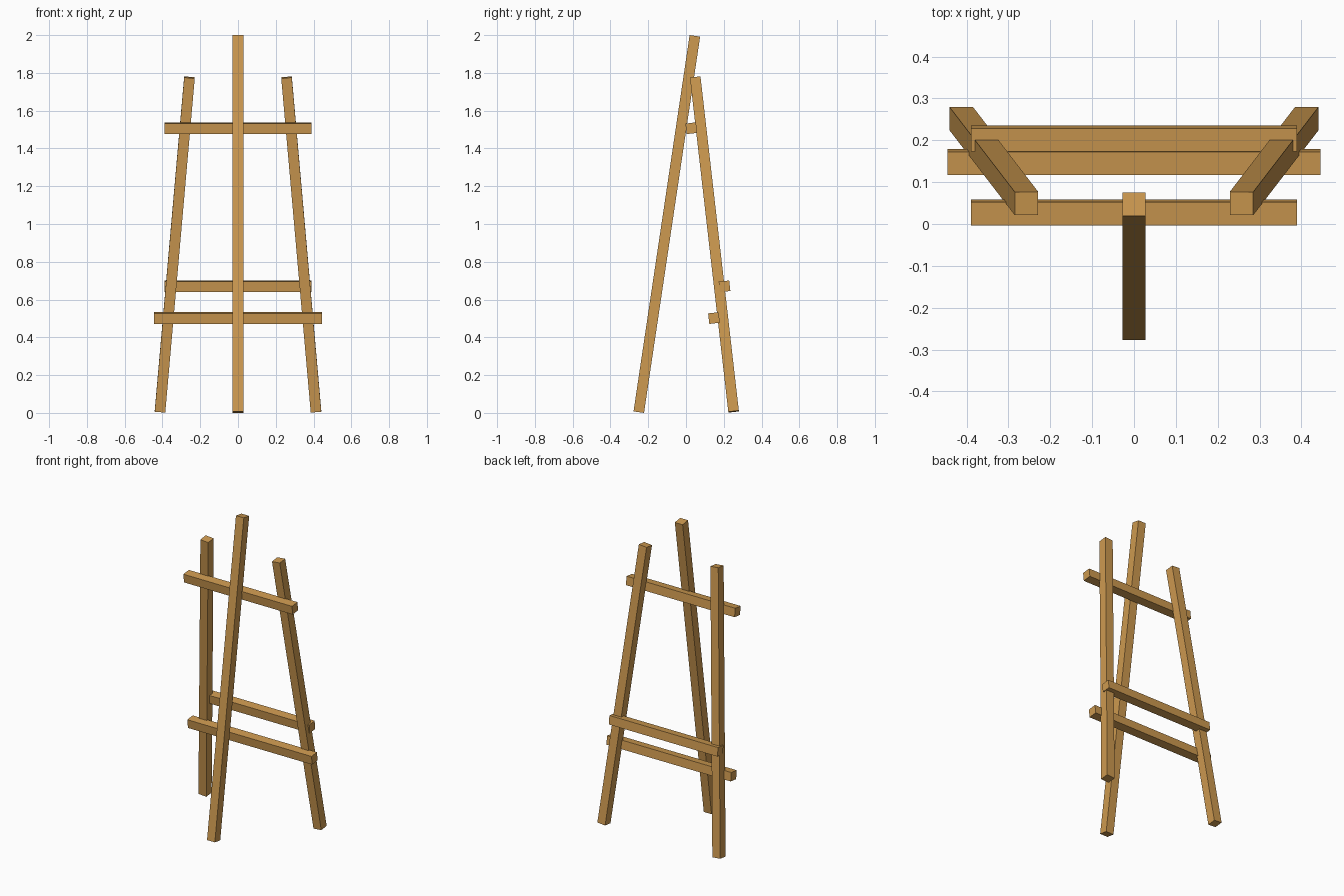
import bpy
import bmesh
from mathutils import Vector, Matrix

if "Cube" in bpy.data.objects:
    bpy.data.objects.remove(bpy.data.objects["Cube"])

T = 0.056  # timber thickness

wood = bpy.data.materials.new("warm wood")
wood.diffuse_color = (0.61, 0.32, 0.08, 1)
wood.use_nodes = True
wood.node_tree.nodes["Principled BSDF"].inputs["Base Color"].default_value = wood.diffuse_color


def beam(name, start, end, side):
    """Square timber from start to end; side sets which way its faces point."""
    a, b, side = Vector(start), Vector(end), Vector(side)
    axis = (b - a).normalized()
    u = (side - axis * side.dot(axis)).normalized()
    v = axis.cross(u)
    rot = Matrix((u, v, axis)).transposed().to_4x4()
    bm = bmesh.new()
    bmesh.ops.create_cube(bm, size=1)
    bmesh.ops.scale(bm, vec=(T, T, (b - a).length), verts=bm.verts)
    bmesh.ops.transform(bm, matrix=Matrix.Translation((a + b) / 2) @ rot, verts=bm.verts)
    mesh = bpy.data.meshes.new(name)
    bm.to_mesh(mesh)
    bm.free()
    mesh.materials.append(wood)
    obj = bpy.data.objects.new(name, mesh)
    bpy.context.collection.objects.link(obj)


# Tall centre leg, leaning back
beam("centre_leg", (0, -0.25, 0.004), (0, 0.047, 1.996), (1, 0, 0))

# Pair of splayed side legs
for s, label in ((-1, "left"), (1, "right")):
    beam(label + "_leg", (s * 0.413, 0.252, 0.007), (s * 0.257, 0.049, 1.776), (1, 0, 0))

# Cross bars, tilted to lie flat against the side legs
slope = (0, 1.769, 0.203)
for name, half, y, z in (
    ("top_bar", 0.39, 0.028, 1.507),
    ("lower_front_bar", 0.446, 0.148, 0.502),
    ("lower_back_bar", 0.39, 0.204, 0.67),
):
    beam(name, (-half, y, z), (half, y, z), slope)
